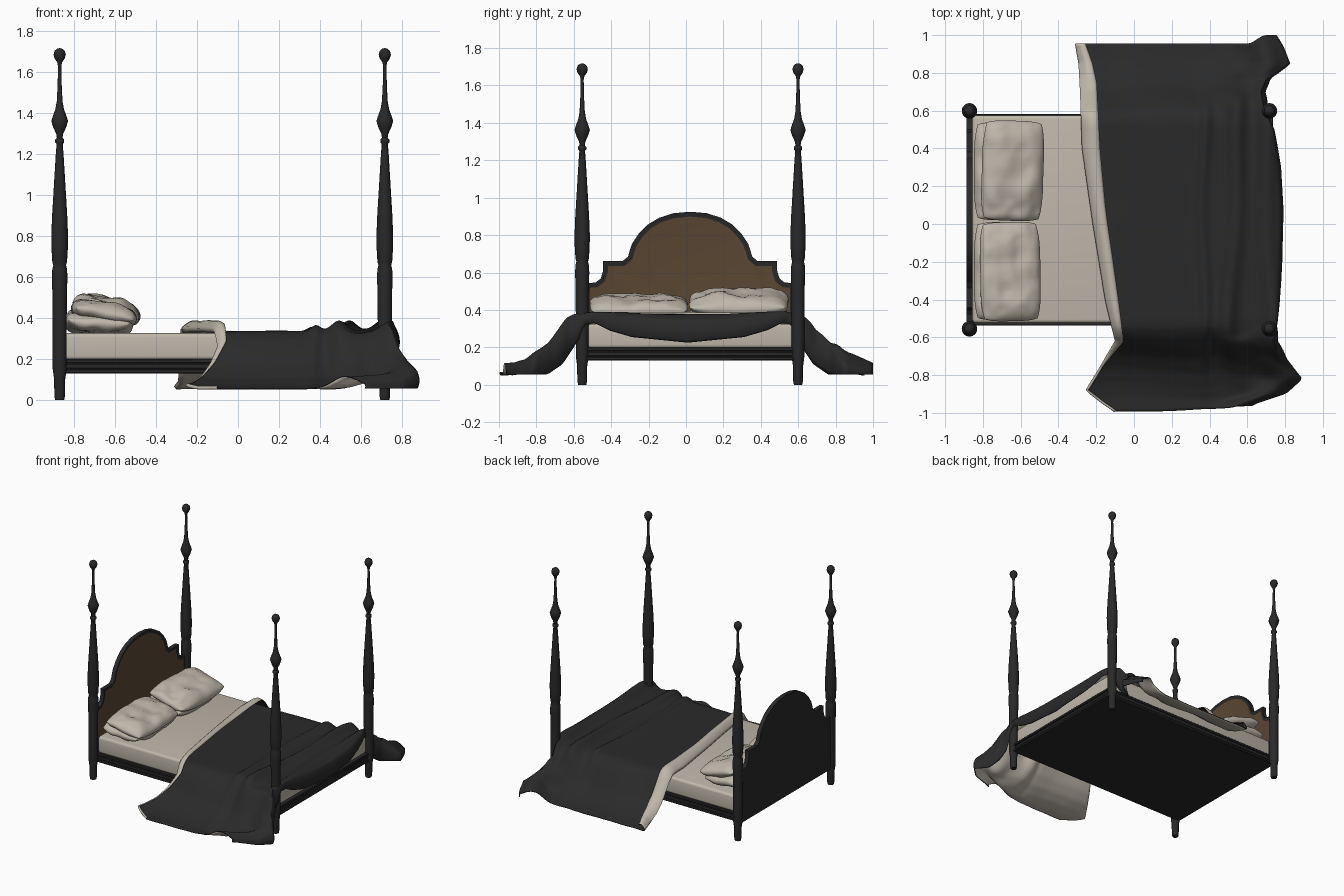
import bpy, bmesh, math
from mathutils import Vector, Matrix, noise

if "Cube" in bpy.data.objects:
    bpy.data.objects.remove(bpy.data.objects["Cube"])


def mat(name, c):
    m = bpy.data.materials.new(name)
    m.diffuse_color = (*c, 1)
    m.use_nodes = True
    m.node_tree.nodes["Principled BSDF"].inputs["Base Color"].default_value = m.diffuse_color
    return m


BLACK = mat("black_wood", (0.022, 0.022, 0.022))
BROWN = mat("brown_panel", (0.105, 0.064, 0.034))
DARK = mat("charcoal_cloth", (0.023, 0.023, 0.023))
LINEN = mat("beige_linen", (0.52, 0.475, 0.405))


def finish(bm, name, mats, angle=40):
    me = bpy.data.meshes.new(name)
    bm.to_mesh(me)
    bm.free()
    ob = bpy.data.objects.new(name, me)
    bpy.context.collection.objects.link(ob)
    for m in mats:
        me.materials.append(m)
    bpy.ops.object.select_all(action='DESELECT')
    ob.select_set(True)
    bpy.context.view_layer.objects.active = ob
    bpy.ops.object.shade_smooth_by_angle(angle=math.radians(angle))
    return ob


def box(name, x, y, z, m, bevel=0.004, seg=1):
    bm = bmesh.new()
    bmesh.ops.create_cube(bm, size=1)
    for v in bm.verts:
        v.co = Vector([(a + b) / 2 + c * (b - a) for (a, b), c in zip((x, y, z), v.co)])
    bmesh.ops.bevel(bm, geom=bm.edges[:], offset=bevel, segments=seg, affect='EDGES', profile=0.5)
    return finish(bm, name, [m])


def interp(t, table):
    if t <= table[0][0]:
        return table[0][1]
    for (a, p), (b, q) in zip(table, table[1:]):
        if t <= b:
            return p + (q - p) * (t - a) / (b - a)
    return table[-1][1]


def smooth(a, b, t):
    t = min(1, max(0, (t - a) / (b - a)))
    return t * t * (3 - 2 * t)


# turned posts
POST = [(.022, 0), (.026, .02), (.027, .1), (.034, .15), (.034, .3), (.035, .5), (.038, .6), (.036, .64),
        (.031, .658), (.036, .675), (.040, .74), (.041, .8), (.037, .9), (.031, 1.0), (.025, 1.1),
        (.019, 1.2), (.015, 1.25), (.022, 1.258), (.022, 1.272), (.014, 1.28), (.017, 1.3), (.031, 1.33),
        (.041, 1.362), (.034, 1.385), (.021, 1.42), (.014, 1.46), (.010, 1.54), (.008, 1.63), (.012, 1.65),
        (.025, 1.668), (.030, 1.687), (.025, 1.705), (.014, 1.715), (.004, 1.718)]
XH, XF, YN, YP = -.871, .717, -.555, .599
N = 20
for nm, px, py in (("head_post_near", XH, YN), ("head_post_far", XH, YP),
                   ("foot_post_near", XF, YN), ("foot_post_far", XF, YP)):
    bm = bmesh.new()
    rings = [[bm.verts.new((px + r * math.cos(k * math.tau / N), py + r * math.sin(k * math.tau / N), z))
              for k in range(N)] for r, z in POST]
    for a, b in zip(rings, rings[1:]):
        for k in range(N):
            bm.faces.new((a[k], a[(k + 1) % N], b[(k + 1) % N], b[k]))
    bm.faces.new(rings[0][::-1])
    bm.faces.new(rings[-1])
    finish(bm, nm, [BLACK], 50)

# bed base and moulded rails
box("bed_base", (XH, XF + .005), (-.525, .575), (.13, .2), BLACK)
for nm, z0, z1, o in (("lower", .13, .15, .008), ("middle", .153, .177, .002), ("upper", .18, .2, .008)):
    box("near_rail_" + nm, (XH, XF), (-.53 - o, -.5), (z0, z1), BLACK)
    box("far_rail_" + nm, (XH, XF), (.55, .575 + o), (z0, z1), BLACK)
    box("foot_rail_" + nm, (.68, XF + .012 + o), (YN, YP), (z0, z1), BLACK)

# mattress
box("mattress", (-.855, .715), (-.525, .575), (.195, .326), LINEN, .02, 4)

# headboard with inset brown panel on the bed side
half = [(0, .925), (.09, .917), (.165, .893), (.225, .857), (.275, .807), (.31, .755), (.322, .72),
        (.332, .685), (.36, .662), (.465, .662), (.465, .61), (.478, .568), (.505, .547), (.56, .542), (.56, .13)]
yc = (YN + YP) / 2
outline = [(yc - a, z) for a, z in half[::-1]] + [(yc + a, z) for a, z in half[1:]]
bm = bmesh.new()
f = bm.faces.new([bm.verts.new((-.888, y, z)) for y, z in outline])
ext = bmesh.ops.extrude_face_region(bm, geom=[f])
for v in [g for g in ext['geom'] if isinstance(g, bmesh.types.BMVert)]:
    v.co.x = -.856
bmesh.ops.recalc_face_normals(bm, faces=bm.faces[:])
front = max(bm.faces, key=lambda q: q.normal.x * q.calc_area())
bmesh.ops.inset_region(bm, faces=[front], thickness=.026, use_even_offset=True)
front.material_index = 1
for v in front.verts:
    v.co.x -= .006
finish(bm, "headboard", [BLACK, BROWN], 30)


# pillows
def pillow(name, c, sx, sy, t, tilt, yaw, seed):
    bm = bmesh.new()
    n = 28
    for side in (1, -1):
        g = []
        for i in range(n + 1):
            row = []
            for j in range(n + 1):
                u, v = math.sin((i / n - .5) * math.pi), math.sin((j / n - .5) * math.pi)
                puff = ((1 - u ** 4) * (1 - v ** 4)) ** .5 if abs(u) < 1 and abs(v) < 1 else 0
                x = u * sx / 2 * (1 - .12 * v ** 4)
                y = v * sy / 2 * (1 - .05 * u ** 4)
                crease = noise.noise(Vector((u * 1.6 + seed, v * 2.2, side * 2)))
                fine = abs(noise.noise(Vector((u * 2 + seed, v * 4.5, side * 5))))
                z = side * t / 2 * puff * (1 + .3 * crease - .25 * fine)
                z += .012 * noise.noise(Vector((u * 1.3, v * 2 + seed, 7)))
                row.append(bm.verts.new((x, y, z)))
            g.append(row)
        for i in range(n):
            for j in range(n):
                q = (g[i][j], g[i + 1][j], g[i + 1][j + 1], g[i][j + 1])
                bm.faces.new(q if side > 0 else q[::-1])
    bmesh.ops.remove_doubles(bm, verts=bm.verts[:], dist=.0003)
    bm.transform(Matrix.Translation(c) @ Matrix.Rotation(yaw, 4, 'Z') @ Matrix.Rotation(tilt, 4, 'Y'))
    finish(bm, name, [LINEN], 70)


pillow("lower_pillow_far", (-.68, .28, .378), .335, .52, .12, .06, 0, 1)
pillow("lower_pillow_near", (-.68, -.25, .375), .335, .52, .115, .06, 0, 4)
pillow("upper_pillow_far", (-.642, .282, .44), .335, .53, .12, .24, -.03, 9)
pillow("upper_pillow_near", (-.655, -.252, .422), .325, .525, .11, .2, .02, 14)

# draped cover: outlines by y, height profile by distance from the bed's centre line
HEAD = [(-.99, -.10), (-.95, -.16), (-.88, -.25), (-.8, -.20), (-.7, -.14), (-.62, -.09), (-.4, -.14),
        (0, -.205), (.4, -.262), (.7, -.272), (.85, -.28), (.955, -.30)]
FLAP = [(-.75, .004), (-.6, .035), (-.4, .055), (-.2, .06), (.1, .065), (.4, .08), (.75, .075), (.955, .04)]
FOOT = [(-.99, .62), (-.955, .70), (-.9, .80), (-.82, .88), (-.72, .79), (-.62, .735), (-.5, .755), (-.2, .77),
        (.1, .775), (.3, .765), (.5, .735), (.6, .69), (.7, .67), (.77, .70), (.84, .82), (.9, .79), (.955, .75)]
DROP = [(0, .336), (.52, .336), (.56, .328), (.60, .30), (.65, .24), (.71, .165), (.78, .11),
        (.86, .075), (.93, .058), (1.1, .055)]
HEM = [(0, .225), (.3, .255), (.42, .29), (.5, .33), (.55, .325), (.58, .25), (.61, .2), (.67, .11), (.75, .055)]


def cover_z(x, y, edge):
    d = abs(y - .01)
    on_side = smooth(.54, .66, d) * (1 - smooth(.85, .98, d))
    near_foot = smooth(.2, .65, x)
    wave = on_side * (.012 * math.sin(x * 9 + y * 5) + near_foot * .03 * math.sin(x * 24 + 2 + y * 6))
    z = interp(d + wave - .03 * near_foot * on_side, DROP)
    # billow standing up beside each foot post
    z += .06 * smooth(.54, .66, d) * math.exp(-((x - edge + .09) / .09) ** 2)
    lean = .05 * (y - .1)
    ridge = 0
    for c, s, h, k in ((.37, .03, .028, .0), (.535, .05, .052, .5), (.71, .06, .055, -.3)):
        ridge += h * math.exp(-((x - c - lean * k * 2 + .012 * math.sin(y * 6 + c * 20)) / s) ** 2)
    ridge *= (.75 + .25 * smooth(.1, .5, d)) * (1 - .9 * smooth(.55, .85, d))
    ripple = .004 * noise.noise(Vector((x * 7, y * 3, 1)))
    return max(.056, z + ridge + ripple)


rows = []
bm = bmesh.new()
NY, NX, NF, NH = 120, 70, 7, 10
for i in range(NY + 1):
    y = -.992 + (.955 + .992) * i / NY
    x0, x1, w = interp(y, HEAD), interp(y, FOOT), interp(y, FLAP)
    lift = min(1, w / .05)
    pts = []
    for k in range(NF):          # turned-back hem
        s = 1 - k / (NF - 1)
        x = x0 + w * s
        dz = (.018 + .026 * math.sin(s * 2.4)) * lift + .002
        pts.append((x, cover_z(x, y, x1) + dz))
    pts.append((x0 - .008 * lift, cover_z(x0, y, x1) + .009 * lift + .001))
    for k in range(NX + 1):      # main cloth
        x = x0 + (x1 - x0) * k / NX
        pts.append((x, cover_z(x, y, x1)))
    z1 = pts[-1][1]
    hang = max(0, z1 - interp(abs(y - .01), HEM))
    for k in range(1, NH + 1):   # overhang at the foot
        s = k / NH
        pts.append((x1 + .002 * s + .18 * hang * (math.sin(s * 2.6) - s * .5), z1 - hang * s))
    pull = .045 * smooth(.80, .955, y)
    rows.append([bm.verts.new((x, y + pull * smooth(.60, .70, x)
                               + .03 * smooth(-.88, -.99, y) * smooth(.1, .7, x), z)) for x, z in pts])
for a, b in zip(rows, rows[1:]):
    for k in range(len(a) - 1):
        bm.faces.new((a[k], a[k + 1], b[k + 1], b[k]))
cover = finish(bm, "draped_cover", [DARK, LINEN], 80)
sol = cover.modifiers.new("two_sided_cloth", 'SOLIDIFY')
sol.thickness = .006
sol.offset = -1
sol.material_offset = 1
